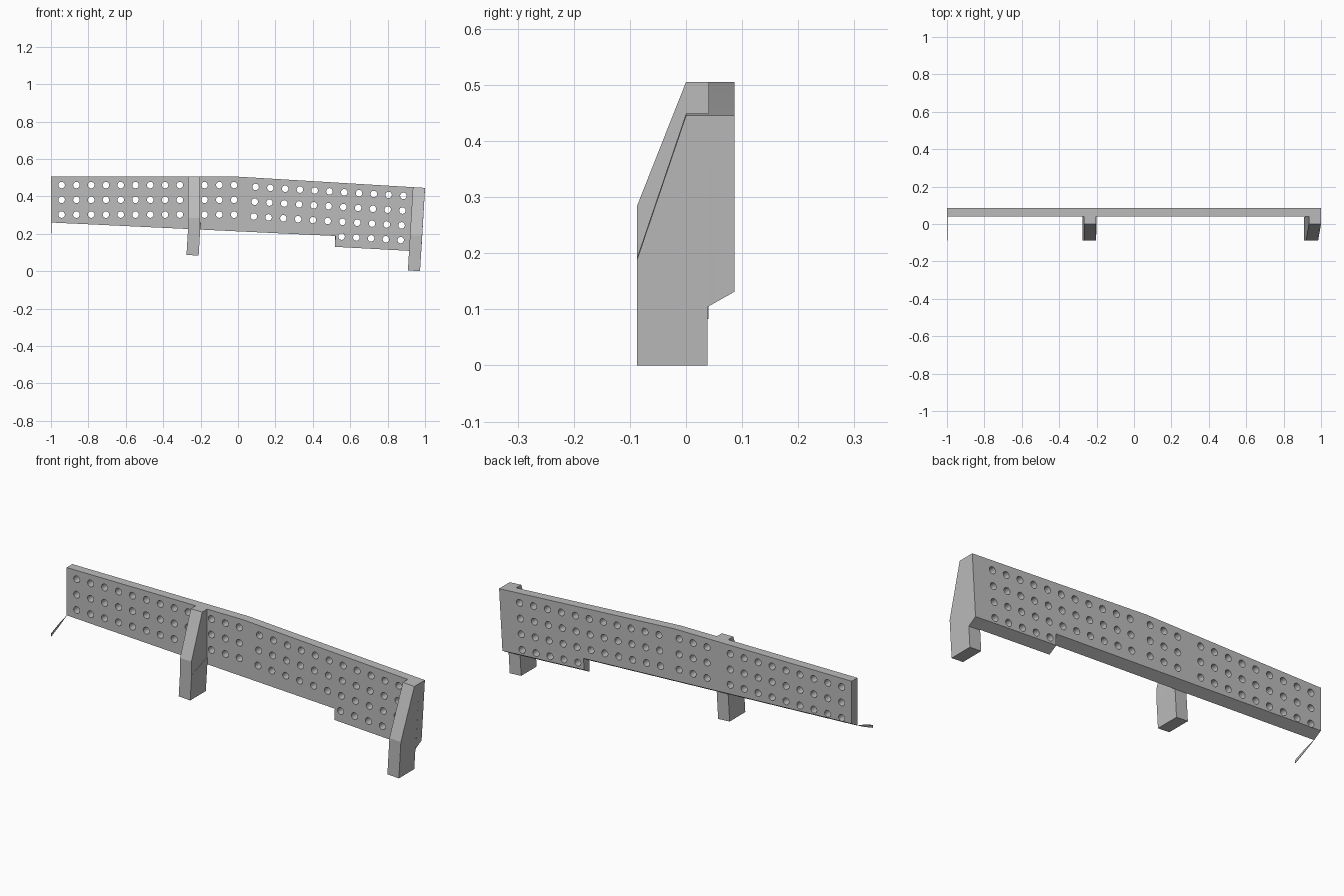
import bpy, bmesh, math
from mathutils import Matrix, Vector

cube = bpy.data.objects.get("Cube")
if cube:
    bpy.data.objects.remove(cube, do_unlink=True)

grey = bpy.data.materials.new("plain grey")
grey.use_nodes = True
colour = (0.5, 0.5, 0.5, 1)
grey.diffuse_color = colour
grey.node_tree.nodes["Principled BSDF"].inputs["Base Color"].default_value = colour

TILT = 0.06          # slope of the descending half
FRONT, BACK = 0.04, 0.086


def add_object(name, bm):
    bmesh.ops.recalc_face_normals(bm, faces=bm.faces)
    mesh = bpy.data.meshes.new(name)
    bm.to_mesh(mesh)
    bm.free()
    mesh.materials.append(grey)
    obj = bpy.data.objects.new(name, mesh)
    bpy.context.collection.objects.link(obj)
    return obj


def loft(name, near, far):
    """Solid between two matching outlines."""
    bm = bmesh.new()
    a = [bm.verts.new(p) for p in near]
    b = [bm.verts.new(p) for p in far]
    bm.faces.new(a)
    bm.faces.new(b[::-1])
    for i in range(len(a)):
        j = (i + 1) % len(a)
        bm.faces.new((a[i], b[i], b[j], a[j]))
    return add_object(name, bm)


def post(name, profile, x0, x1, z_ref=0, lean=0):
    """Side profile (y, z) extruded in x, leaning sideways below z_ref."""
    def side(x):
        return [(x + lean * (z - z_ref), y, z - lean * (x - x1)) for y, z in profile]
    return loft(name, side(x0), side(x1))


# Pegboard panel with a slanted underside
top = [(-1, 0.505), (0, 0.505), (1, 0.445)]
bottom = [(0.98, 0.105), (0.518, 0.13), (0.521, 0.188), (-1, 0.26)]
panel = loft("panel",
             [(x, FRONT, z) for x, z in top + bottom],
             [(x, BACK, z) for x, z in top] + [(x, BACK, z + 0.027) for x, z in bottom])

# Hole positions: level half, then descending half
STEP = 0.079
holes = []
for row in range(3):
    z = 0.46 - STEP * row
    holes += [(-0.943 + STEP * c, z) for c in range(9)]
    holes += [(-0.179 + STEP * c, z) for c in range(3)]
for row in range(4):
    for c in range(6 if row == 3 else 0, 11):
        u = 0.094 + STEP * c
        holes.append((u - TILT * STEP * row, 0.45 - STEP * row - TILT * STEP * c))

bm = bmesh.new()
for x, z in holes:
    place = Matrix.Translation(Vector((x, 0.063, z))) @ Matrix.Rotation(math.pi / 2, 4, 'X')
    bmesh.ops.create_cone(bm, cap_ends=True, segments=16, radius1=0.0175,
                          radius2=0.0175, depth=0.1, matrix=place)
cutter = add_object("hole_cutter", bm)
cutter.hide_render = True

# Punch the holes and discard the cutter
cut = panel.modifiers.new("holes", 'BOOLEAN')
cut.operation = 'DIFFERENCE'
cut.solver = 'EXACT'
cut.object = cutter
bpy.context.view_layer.objects.active = panel
panel.select_set(True)
bpy.ops.object.modifier_apply(modifier=cut.name)
bpy.data.objects.remove(cutter, do_unlink=True)
bpy.ops.object.shade_smooth_by_angle(angle=math.radians(35))

# Middle post: upright upper part, slightly leaning foot
post("middle_post", [(FRONT, 0.505), (0, 0.505), (-0.087, 0.285), (-0.087, 0.215), (FRONT, 0.26)],
     -0.268, -0.203)
post("middle_post_foot", [(FRONT, 0.26), (-0.087, 0.215), (-0.087, 0.083), (FRONT, 0.083)],
     -0.266, -0.201, 0.24, TILT)

# Leaning end post
post("end_post", [(BACK, 0.445), (0, 0.445), (-0.087, 0.189), (-0.087, 0), (0.038, 0),
                  (0.038, 0.104), (BACK, 0.131)],
     0.935, 1, 0.445, TILT)

# Thin sliver reaching forward from the far lower corner
post("end_strip", [(FRONT, 0.26), (-0.02, 0.242), (-0.087, 0.215), (-0.087, 0.2),
                   (-0.02, 0.23)], -1, -0.998)
